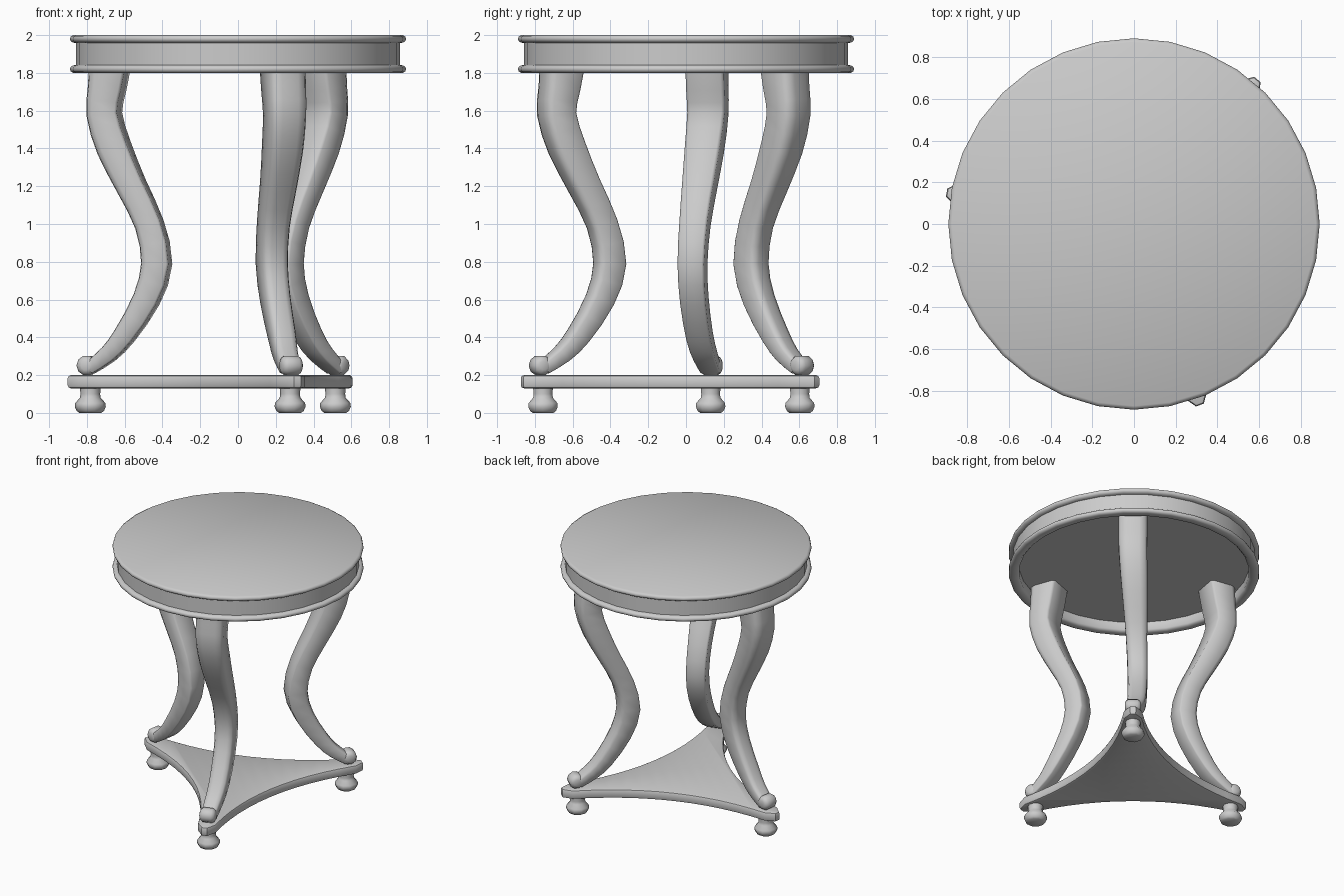
import bpy, bmesh, math
from mathutils import Vector

if "Cube" in bpy.data.objects:
    bpy.data.objects.remove(bpy.data.objects["Cube"])

CENTER = Vector((0.003, -0.008, 0))
ANGLES = [math.radians(a) for a in (50, 170, 290)]


def finish(name, bm, angle):
    bmesh.ops.recalc_face_normals(bm, faces=bm.faces)
    me = bpy.data.meshes.new(name)
    bm.to_mesh(me)
    bm.free()
    ob = bpy.data.objects.new(name, me)
    bpy.context.collection.objects.link(ob)
    bpy.ops.object.select_all(action='DESELECT')
    ob.select_set(True)
    bpy.context.view_layer.objects.active = ob
    bpy.ops.object.shade_smooth_by_angle(angle=math.radians(angle))
    return ob


def loft(name, rings, angle=50):
    """Skin a list of point rings and cap both ends."""
    bm = bmesh.new()
    loops = [[bm.verts.new(p) for p in ring] for ring in rings]
    n = len(loops[0])
    for a, b in zip(loops, loops[1:]):
        for i in range(n):
            j = (i + 1) % n
            bm.faces.new((a[i], a[j], b[j], b[i]))
    bm.faces.new(loops[0])
    bm.faces.new(loops[-1])
    return finish(name, bm, angle)


def turned(name, profile, sides, at=Vector()):
    """Lathe a (radius, z) profile about the vertical axis."""
    return loft(name, [[at + Vector((r * math.cos(t), r * math.sin(t), z))
                        for t in (2 * math.pi * i / sides for i in range(sides))]
                       for r, z in profile])


def polar(angle, r, v, z):
    """Point at distance r along a leg direction, v sideways."""
    c, s = math.cos(angle), math.sin(angle)
    return CENTER + Vector((r * c - v * s, r * s + v * c, z))


def smooth_path(pts):
    """Add a Catmull-Rom midpoint between each pair of path points."""
    out = []
    for i in range(len(pts) - 1):
        p = [pts[max(i - 1, 0)], pts[i], pts[i + 1], pts[min(i + 2, len(pts) - 1)]]
        out.append(pts[i])
        out.append(tuple((9 * (b + c) - a - d) / 16 for a, b, c, d in zip(*p)))
    return out + [pts[-1]]


# Round top: recessed underside, lower moulding, apron, upper moulding
turned("table_top", [
    (0.815, 1.875), (0.815, 1.815), (0.83, 1.80), (0.872, 1.80), (0.886, 1.808),
    (0.89, 1.82), (0.886, 1.832), (0.872, 1.84), (0.858, 1.842),
    (0.858, 1.958), (0.872, 1.96), (0.886, 1.968), (0.89, 1.98),
    (0.886, 1.992), (0.872, 2.0)], 32)

# Three-cornered base shelf with concave sides and blunt tips
outline = []
half, chord, sag = 0.70, 0.481, 0.15
for a in ANGLES:
    outline += [(a, 0.85, -0.065), (a, 0.915, -0.02),
                (a, 0.915, 0.02), (a, 0.85, 0.065)]
    for i in range(1, 12):
        t = -1 + 2 * i / 12
        outline.append((a + math.pi / 3, chord - sag * (1 - t * t), t * half))
bm = bmesh.new()
face = bm.faces.new([bm.verts.new(polar(a, r, v, 0.13)) for a, r, v in outline])
ext = bmesh.ops.extrude_face_region(bm, geom=[face])
bmesh.ops.translate(bm, vec=(0, 0, 0.07),
                    verts=[g for g in ext['geom'] if isinstance(g, bmesh.types.BMVert)])
rim = [e for e in bm.edges if abs(e.verts[0].co.z - e.verts[1].co.z) < 1e-4]
bmesh.ops.bevel(bm, geom=rim, offset=0.016, segments=2, profile=0.5, affect='EDGES')
finish("base_shelf", bm, 40)

# Leg path: (radius, z, thickness, width, sideways drift)
PATH = smooth_path([
    (0.69, 1.88, 0.21, 0.205, 0), (0.71, 1.72, 0.185, 0.205, 0),
    (0.725, 1.58, 0.17, 0.20, 0), (0.67, 1.40, 0.17, 0.19, 0.008),
    (0.575, 1.20, 0.15, 0.17, 0.018), (0.478, 1.0, 0.142, 0.15, 0.026),
    (0.437, 0.79, 0.152, 0.142, 0.032), (0.492, 0.60, 0.135, 0.137, 0.032),
    (0.61, 0.41, 0.11, 0.13, 0.025), (0.70, 0.31, 0.09, 0.12, 0.012),
    (0.80, 0.238, 0.07, 0.105, 0.0)])
# Cross-section (outward, sideways): rounded-corner box
SECTION = [(-0.5, -0.42), (-0.43, -0.5), (0.28, -0.5), (0.44, -0.42), (0.5, -0.22)]
SECTION += [(u, -v) for u, v in reversed(SECTION)]

for k, a in enumerate(ANGLES, 1):
    rings = []
    for i, (r, z, th, w, drift) in enumerate(PATH):
        p, q = PATH[max(i - 1, 0)], PATH[min(i + 1, len(PATH) - 1)]
        d = Vector((q[0] - p[0], q[1] - p[1])).normalized()
        if i == 0:
            d = Vector((0, -1))
        # offset along the path normal in the leg's own plane
        rings.append([polar(a, r - d.y * u * th, drift + v * w, z + d.x * u * th)
                      for u, v in SECTION])
    loft(f"leg_{k}", rings, 60)

    # Scroll toe: short rounded sideways roll resting on the shelf
    toe = [[polar(a, 0.812 + rr * math.cos(t), v, 0.251 + rr * math.sin(t))
            for t in (math.pi / 5 * j for j in range(10))]
           for v, rr in ((-0.058, 0.025), (-0.05, 0.042), (-0.032, 0.054),
                         (0.032, 0.054), (0.05, 0.042), (0.058, 0.025))]
    loft(f"leg_toe_{k}", toe, 60)

    # Turned bun foot
    turned(f"foot_{k}", [(0.056, 0.14), (0.052, 0.10), (0.055, 0.08), (0.08, 0.052),
                         (0.082, 0.032), (0.072, 0.01), (0.058, 0.0)],
           10, polar(a, 0.797, 0, 0))
